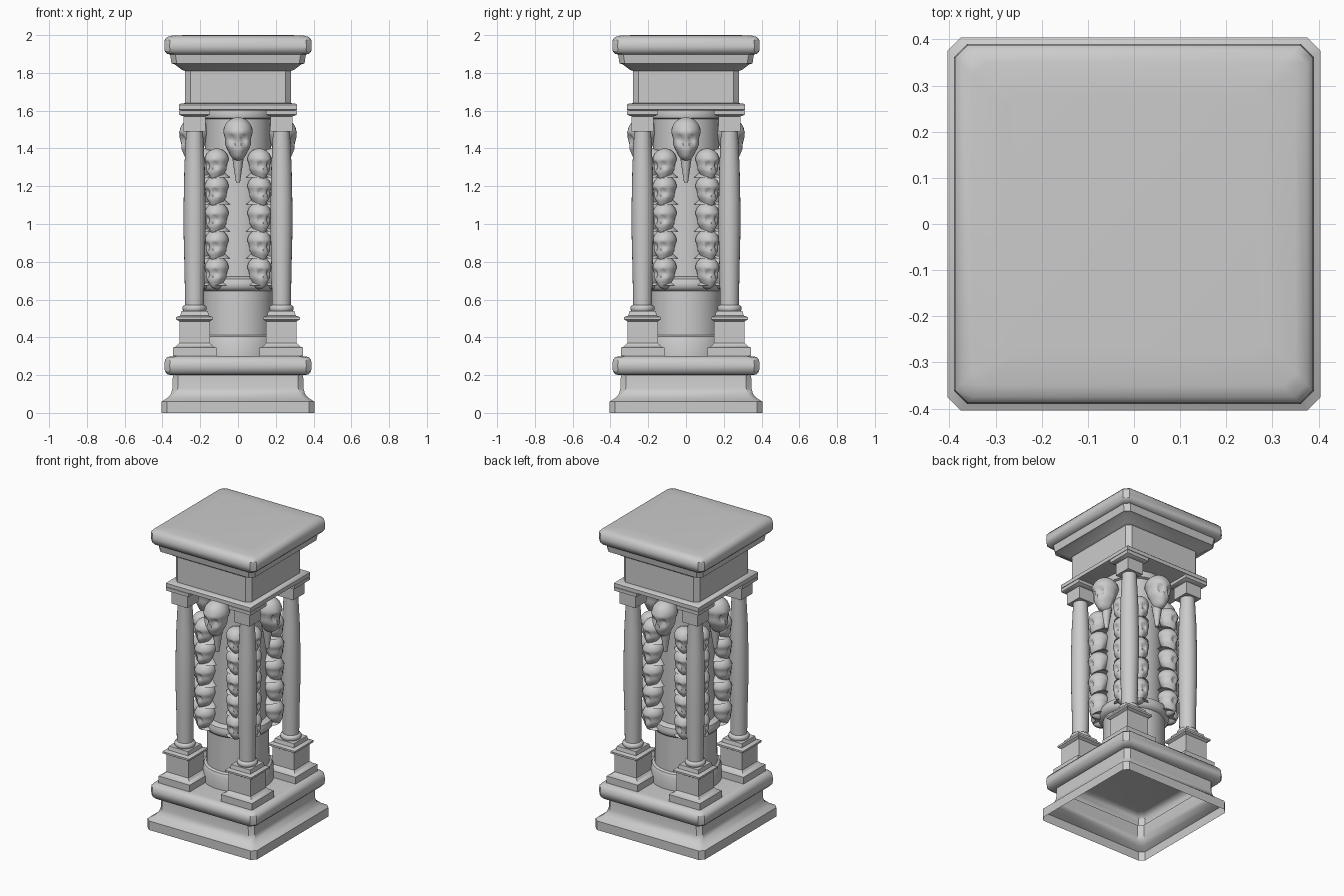
import bpy, bmesh, math
from mathutils import Vector, Matrix

cube = bpy.data.objects.get("Cube")
if cube:
    bpy.data.objects.remove(cube, do_unlink=True)

stone = bpy.data.materials.new("grey stone")
stone.use_nodes = True
GREY = (0.6, 0.6, 0.6, 1)
stone.diffuse_color = GREY
stone.node_tree.nodes["Principled BSDF"].inputs["Base Color"].default_value = GREY


def finish(name, bm, angle=38):
    bmesh.ops.recalc_face_normals(bm, faces=bm.faces)
    mesh = bpy.data.meshes.new(name)
    bm.to_mesh(mesh)
    bm.free()
    mesh.materials.append(stone)
    obj = bpy.data.objects.new(name, mesh)
    bpy.context.collection.objects.link(obj)
    bpy.ops.object.select_all(action='DESELECT')
    obj.select_set(True)
    bpy.context.view_layer.objects.active = obj
    bpy.ops.object.shade_smooth_by_angle(angle=math.radians(angle))
    return obj


def copy(obj, name, matrix):
    dup = bpy.data.objects.new(name, obj.data)
    dup.matrix_world = matrix
    bpy.context.collection.objects.link(dup)
    return dup


def circle(r, n=32):
    return [(r * math.cos(2 * math.pi * i / n), r * math.sin(2 * math.pi * i / n)) for i in range(n)]


def square(h):
    return [(-h, -h), (h, -h), (h, h), (-h, h)]


def cut_square(h):
    k = h - 0.028
    return [(-k, -h), (k, -h), (h, -k), (h, k), (k, h), (-k, h), (-h, k), (-h, -k)]


def loft(bm, profile, outline, bottom=True):
    """Stack outlines along a profile of (half size, height)."""
    rings = [[bm.verts.new((x, y, z)) for x, y in outline(r)] for r, z in profile]
    for a, b in zip(rings, rings[1:]):
        for i in range(len(a)):
            j = (i + 1) % len(a)
            bm.faces.new((a[i], a[j], b[j], b[i]))
    bm.faces.new(rings[-1])
    if bottom:
        bm.faces.new(rings[0][::-1])


# Base, hollow underneath
bm = bmesh.new()
loft(bm, [(.404, 0), (.404, .06), (.375, .078), (.355, .1), (.347, .13), (.345, .2),
          (.372, .203), (.387, .22), (.39, .25), (.387, .28), (.374, .296), (.345, .3)],
     cut_square, bottom=False)
finish("base", bm)

# Entablature and rounded top slab
bm = bmesh.new()
loft(bm, [(.3, 1.6), (.313, 1.605), (.313, 1.63), (.305, 1.637), (.28, 1.64)], square)
finish("architrave", bm)
bm = bmesh.new()
loft(bm, [(.28, 1.635), (.28, 1.81), (.295, 1.815), (.335, 1.845), (.352, 1.85), (.36, 1.9)], cut_square)
finish("frieze", bm)
bm = bmesh.new()
loft(bm, [(.355, 1.897), (.375, 1.9), (.388, 1.915), (.39, 1.94), (.388, 1.975),
          (.375, 1.99), (.35, 1.997), (.28, 2)], cut_square)
finish("top_slab", bm)

# Central drum and core
bm = bmesh.new()
loft(bm, [(.215, .3), (.215, .385), (.205, .405), (.19, .412), (.188, .645), (.2, .65),
          (.213, .665), (.215, .685), (.208, .71), (.19, .72), (.175, .723),
          (.175, 1.555), (.19, 1.56), (.195, 1.58), (.19, 1.6)],
     lambda r: circle(r, 48))
finish("central_drum", bm)

# Corner column: pedestal, shaft and capital
bm = bmesh.new()
loft(bm, [(.115, .3), (.115, .345), (.1, .35), (.09, .362), (.081, .37), (.081, .485),
          (.098, .495), (.098, .507), (.075, .515), (.07, .54)], square)
loft(bm, [(.06, .54), (.064, .548), (.064, .56), (.058, .568), (.05, .572), (.053, .75),
          (.058, .95), (.058, 1.1), (.054, 1.3), (.045, 1.48), (.045, 1.5)],
     lambda r: circle(r, 24))
loft(bm, [(.058, 1.49), (.058, 1.57), (.07, 1.573), (.083, 1.58), (.083, 1.602)], square)
column = finish("corner_column_1", bm)
column.location = (-.23, -.23, 0)
for i in range(1, 4):
    spin = Matrix.Rotation(i * math.pi / 2, 4, 'Z') @ Matrix.Translation((-.23, -.23, 0))
    copy(column, f"corner_column_{i + 1}", spin)


def skull(name, ruff):
    """Unit skull facing -y: dome above zero, jaw down to about -1.9."""
    bm = bmesh.new()
    bmesh.ops.create_uvsphere(bm, u_segments=28, v_segments=22, radius=1)

    def bump(p, x, z, w):
        return math.exp(-((abs(p.x) - x) ** 2 + (p.z - z) ** 2) / w ** 2) if p.y < 0 else 0

    for v in bm.verts:
        p = v.co.copy()
        low = max(0, -p.z)
        dent = 0.42 * bump(p, .4, -.34, .19) + 0.2 * bump(p, 0, -.56, .12)
        brow = 0.1 * bump(p, .35, -.05, .2)
        cheek = 0.12 * math.exp(-((p.z + .55) / .14) ** 2)
        boxy = 1 + .55 * low ** 3          # square off the chin
        v.co.x = p.x * (1 - .28 * low + cheek) * boxy
        v.co.y = p.y * (1 + .12 * low) * boxy if p.y < 0 else p.y * (1 - .5 * low)
        v.co.y += dent - brow
        v.co.z = p.z * (1 + .9 * min(1, low))
        if p.y < 0:
            v.co.y += .12 * math.exp(-((p.z + .8) / .05) ** 2)   # mouth line
    if ruff:
        # Flared bone collar behind the jaw
        cone = bmesh.ops.create_cone(bm, segments=14, radius1=1.0, radius2=.5, depth=.45, cap_ends=True)
        bmesh.ops.translate(bm, verts=cone["verts"], vec=(0, .3, -1.35))
    else:
        # Pointed pendant below the chin
        cone = bmesh.ops.create_cone(bm, segments=12, radius1=.14, radius2=.42, depth=1.8, cap_ends=True)
        bmesh.ops.translate(bm, verts=cone["verts"], vec=(0, .1, -2.4))
    return finish(name, bm, 50)


large = skull("large_skull", False)
small = skull("small_skull", True)


def placement(angle, radius, z, size):
    return (Matrix.Rotation(angle, 4, 'Z') @ Matrix.Translation((0, -radius, z))
            @ Matrix.Diagonal((*size, 1)))


# One large skull and two strings of small skulls on every side
for side in range(4):
    turn = side * math.pi / 2
    copy(large, f"large_skull_{side + 1}", placement(turn, .225, 1.485, (.078, .084, .08)))
    for hand in (-1, 1):
        for row in range(5):
            copy(small, f"small_skull_{side + 1}_{'right' if hand < 0 else 'left'}_{row + 1}",
                 placement(turn + hand * math.radians(32), .212, 1.34 - row * .143, (.062, .066, .06)))
for source in (large, small):
    bpy.data.objects.remove(source, do_unlink=True)
